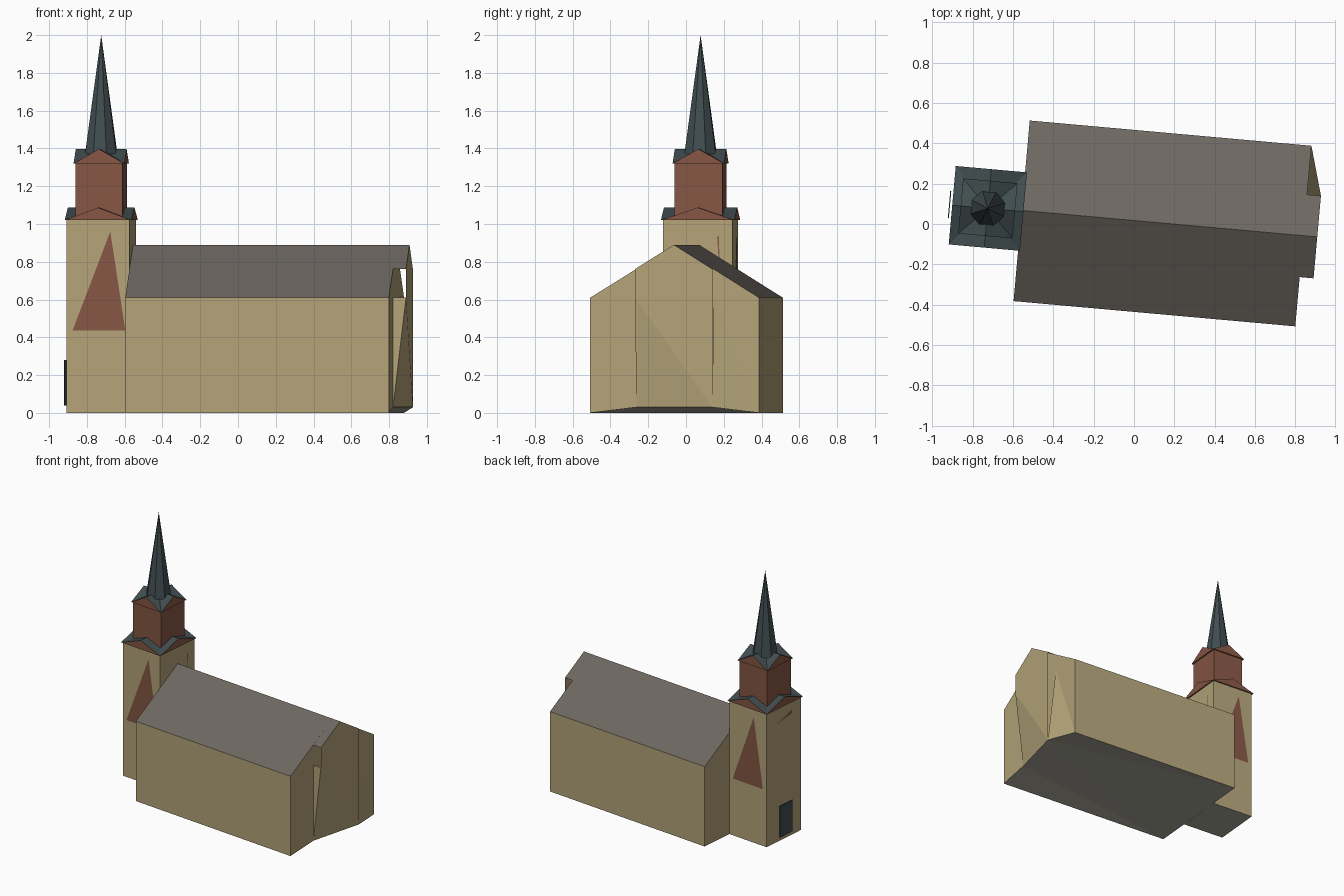
import bpy, bmesh, math

if "Cube" in bpy.data.objects:
    bpy.data.objects.remove(bpy.data.objects["Cube"])

TURN = math.radians(-5.12)          # whole building is turned slightly about z


def material(name, rgb):
    m = bpy.data.materials.new(name)
    m.diffuse_color = (*rgb, 1)
    m.use_nodes = True
    m.node_tree.nodes["Principled BSDF"].inputs["Base Color"].default_value = m.diffuse_color
    return m


STONE = material("ochre plaster", (0.455, 0.37, 0.19))
ROOF = material("grey brown roof", (0.157, 0.138, 0.121))
BRICK = material("red brick", (0.237, 0.094, 0.058))
SLATE = material("dark slate", (0.053, 0.075, 0.079))
FLOOR = material("pale grey floor", (0.40, 0.39, 0.33))


def build(name, faces, mats, index=None, fix=False):
    """Mesh from a list of polygons; index gives the material slot per face."""
    bm = bmesh.new()
    for i, pts in enumerate(faces):
        f = bm.faces.new([bm.verts.new(p) for p in pts])
        f.material_index = index[i] if index else 0
    bmesh.ops.remove_doubles(bm, verts=bm.verts, dist=1e-5)
    if fix:
        bmesh.ops.recalc_face_normals(bm, faces=bm.faces)
    me = bpy.data.meshes.new(name)
    bm.to_mesh(me)
    bm.free()
    for m in mats:
        me.materials.append(m)
    ob = bpy.data.objects.new(name, me)
    ob.rotation_euler.z = TURN
    ob.location = (0.004, 0.001, 0)
    bpy.context.collection.objects.link(ob)
    return ob


def box(name, u0, u1, v0, v1, z0, z1, mats, bottom=0):
    ring = [(u0, v0), (u1, v0), (u1, v1), (u0, v1)]
    faces = [[(*p, z0), (*q, z0), (*q, z1), (*p, z1)]
             for p, q in zip(ring, ring[1:] + ring[:1])]
    faces.append([(*p, z1) for p in ring])
    faces.append([(*p, z0) for p in reversed(ring)])
    return build(name, faces, mats, [0] * 5 + [bottom])


# Nave dimensions
W, E = -0.564, 0.837                # west and east ends
S, MID, N = -0.435, 0.016, 0.463    # south wall, ridge line, north wall
EAVE, RIDGE = 0.61, 0.89
A = 0.906                           # east face of the shallow apse
AS, AN, SLOPE = -0.19, 0.22, 0.762  # apse edges and roof height there
foot_s, foot_n = (E, AS, 0.03), (A, AN, 0.03)

# Nave walls; the east wall's foot rises towards the apse
build("nave_walls", [
    [(W, S, 0), (E, S, 0), (E, S, EAVE), (W, S, EAVE)],
    [(E, N, 0), (W, N, 0), (W, N, EAVE), (E, N, EAVE)],
    [(W, N, 0), (W, S, 0), (W, S, EAVE), (W, MID, RIDGE), (W, N, EAVE)],
    [(E, S, 0), foot_s, (E, AN, 0.03), (E, N, 0), (E, N, EAVE),
     (E, MID, RIDGE), (E, S, EAVE)],
], [STONE])

# Roof slopes, with the middle reaching out over the apse
build("nave_roof", [
    [(W, S, EAVE), (E, S, EAVE), (E, AS, SLOPE), (A, AS, SLOPE),
     (A, MID, RIDGE), (W, MID, RIDGE)],
    [(W, MID, RIDGE), (A, MID, RIDGE), (A, AN, SLOPE), (E, AN, SLOPE),
     (E, N, EAVE), (W, N, EAVE)],
], [ROOF])

# Apse front, leaning side faces
build("apse_walls", [
    [foot_s, foot_n, (A, AS, EAVE)],
    [(A, AS, EAVE), foot_n, (A, AN, SLOPE), (A, MID, RIDGE), (A, AS, SLOPE)],
    [foot_s, (A, AS, EAVE), (E, AS, EAVE)],
    [foot_n, (E, N, 0), (E, AN, 0.63)],
], [STONE])

# Floor, fanned out from the raised apse feet
build("nave_floor", [
    [foot_n, (W, N, 0), (E, N, 0)],
    [foot_n, (W, S, 0), (W, N, 0)],
    [foot_n, foot_s, (W, S, 0)],
    [foot_s, (E, S, 0), (W, S, 0)],
], [FLOOR])

# Tower stages
CU, CV = -0.732, 0.011
box("tower_body", CU - 0.167, CU + 0.167, CV - 0.185, CV + 0.185, 0, 1.02,
    [STONE, FLOOR], 1)
box("belfry", CU - 0.125, CU + 0.125, CV - 0.127, CV + 0.127, 1.02, 1.32, [BRICK])


def gable_cap(name, hu, hv, z0, z1, over):
    """Cross-gabled cap: brick pediments under slate slopes that meet at the centre."""
    faces, index = [], []
    signs = [(-1, -1), (1, -1), (1, 1), (-1, 1)]
    for (a, b), (c, d) in zip(signs, signs[1:] + signs[:1]):
        def at(s, t, z, grow=over):
            return (CU + s * (hu + grow), CV + t * (hv + grow), z)
        peak = at((a + c) / 2, (b + d) / 2, z1)
        # pediment, soffit, then the two slopes behind the pediment
        faces.append([at(a, b, z0), at(c, d, z0), peak])
        faces.append([at(a, b, z0), at(a, b, z0, 0), at(c, d, z0, 0), at(c, d, z0)])
        faces.append([at(a, b, z0), peak, (CU, CV, z1)])
        faces.append([peak, at(c, d, z0), (CU, CV, z1)])
        index += [0, 0, 1, 1]
    return build(name, faces, [BRICK, SLATE], index)


gable_cap("tower_cap", 0.167, 0.185, 1.02, 1.087, 0.010)
gable_cap("belfry_cap", 0.125, 0.127, 1.32, 1.397, 0.010)

# Eight-sided spire
ring = [(CU + 0.09 * math.cos(math.pi * (k + 0.5) / 4),
         CV + 0.09 * math.sin(math.pi * (k + 0.5) / 4), 1.37) for k in range(8)]
build("spire", [[ring[k], ring[(k + 1) % 8], (CU, CV, 2.0)] for k in range(8)]
      + [ring[::-1]], [SLATE], fix=True)

# Brick panels on the tower faces
e = 0.002
ys, yn = CV - 0.185 - e, CV + 0.185 + e
xw, xe = CU - 0.167 - e, CU + 0.167 + e
build("south_panel", [[(-0.868, ys, 0.435), (-0.587, ys, 0.435), (-0.667, ys, 0.96)]], [BRICK])
build("north_panel", [[(-0.595, yn, 0.435), (-0.868, yn, 0.435), (-0.785, yn, 0.96)]], [BRICK])
build("west_panel", [[(xw, 0.085, 0.9), (xw, -0.075, 0.93), (xw, -0.08, 0.96)]], [BRICK])
build("east_panel", [[(xe, 0.128, 0.72), (xe, 0.124, 0.935), (xe, 0.114, 0.935)]], [BRICK])

# West door plate, standing just proud of the tower
box("door", -0.925, -0.92, -0.055, 0.08, 0.04, 0.28, [SLATE])
